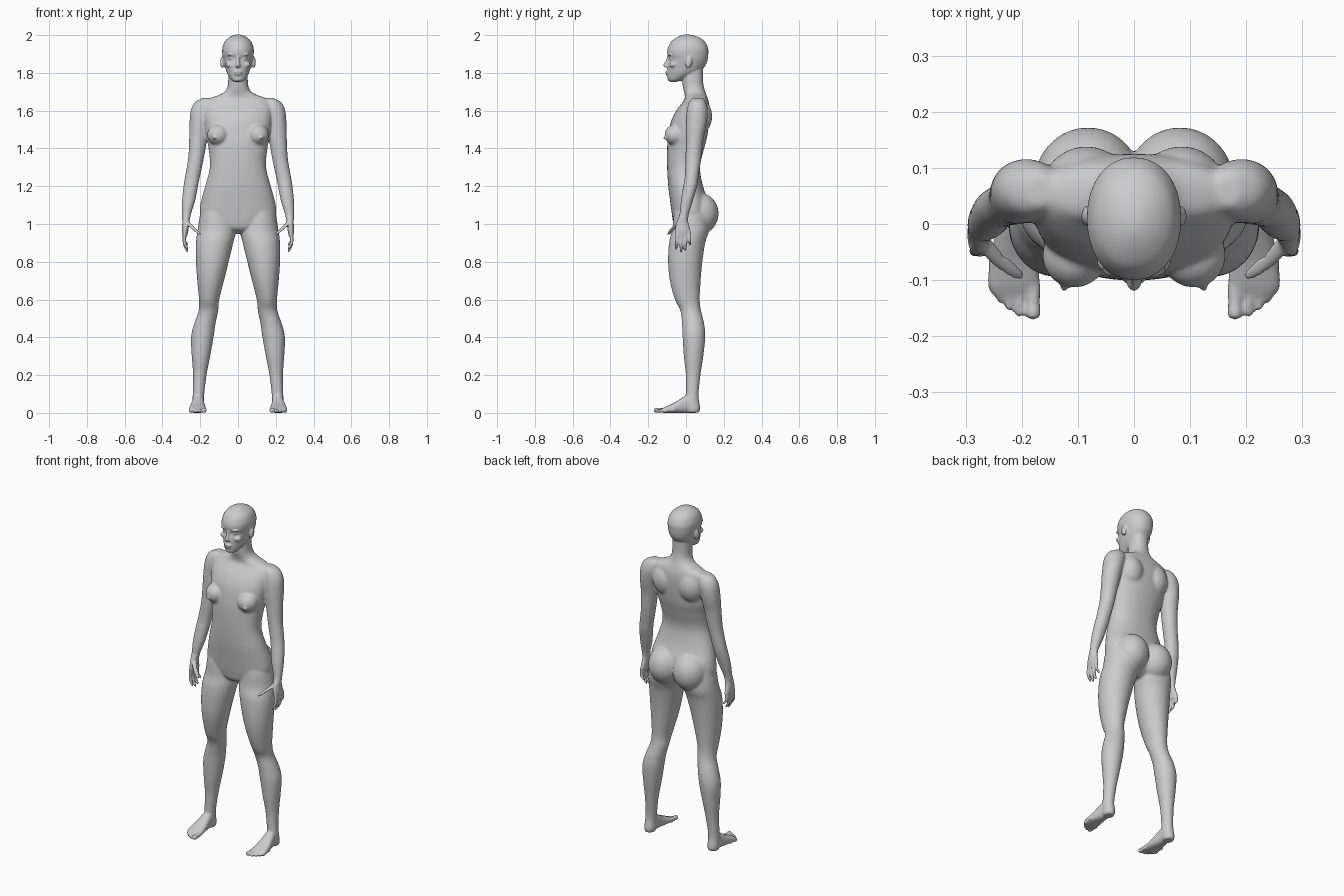
import bpy, bmesh, math
from mathutils import Matrix, Vector

bm = bmesh.new()


def spow(v, e):
    return math.copysign(abs(v) ** e, v)


def loft(rings, side=1, axis='z', p=2.0, n=28, steps=4):
    """Smooth skin through elliptical rings (x, y, z, half width, half depth)."""
    fine = []
    for i in range(len(rings) - 1):
        a, b, c, d = (rings[min(max(i + k, 0), len(rings) - 1)] for k in (-1, 0, 1, 2))
        for s in range(steps):
            t = s / steps
            fine.append([0.5 * (2 * q + (r - o) * t + (2 * o - 5 * q + 4 * r - w) * t * t
                                + (3 * q - o - 3 * r + w) * t ** 3)
                         for o, q, r, w in zip(a, b, c, d)])
    fine.append(rings[-1])
    loops = []
    for x, y, z, ra, rb in fine:
        loop = []
        for k in range(n):
            an = math.tau * k / n
            u = max(ra, .002) * spow(math.cos(an), 2 / p)
            v = max(rb, .002) * spow(math.sin(an), 2 / p)
            co = (x + u, y + v, z) if axis == 'z' else (x + u, y, z + v)
            loop.append(bm.verts.new((co[0] * side, co[1], co[2])))
        loops.append(loop)
    for l0, l1 in zip(loops, loops[1:]):
        for k in range(n):
            j = (k + 1) % n
            bm.faces.new((l0[k], l0[j], l1[j], l1[k]))
    bm.faces.new(loops[0])
    bm.faces.new(loops[-1])


def stack(rows, p):
    """Centred loft from (z, half width, front y, back y)."""
    loft([(0, (f + b) / 2, z, w, (b - f) / 2) for z, w, f, b in rows], p=p, n=40)


def ball(c, r, side=1, tilt=0):
    m = (Matrix.Translation((c[0] * side, c[1], c[2])) @ Matrix.Rotation(tilt, 4, 'X')
         @ Matrix.Diagonal((*r, 1)))
    bmesh.ops.create_uvsphere(bm, u_segments=24, v_segments=16, radius=1, matrix=m)


# torso and neck
stack([(.95, .04, -.02, .05), (.975, .11, -.058, .09), (1.02, .185, -.07, .115),
       (1.06, .203, -.076, .12), (1.12, .196, -.084, .118), (1.2, .174, -.094, .09),
       (1.3, .149, -.1, .074), (1.4, .156, -.1, .096), (1.46, .168, -.095, .112),
       (1.54, .178, -.08, .122), (1.6, .182, -.052, .125), (1.64, .178, -.022, .122),
       (1.665, .15, -.006, .115), (1.69, .085, -.008, .106), (1.72, .058, -.016, .096),
       (1.76, .052, -.02, .09), (1.82, .05, -.02, .09)], 2.25)

# head
stack([(1.752, .022, -.086, -.05), (1.762, .036, -.094, -.02), (1.785, .051, -.098, .03),
       (1.81, .062, -.099, .078), (1.845, .072, -.097, .106), (1.873, .079, -.09, .115),
       (1.9, .083, -.099, .118), (1.93, .083, -.097, .117), (1.965, .071, -.079, .1),
       (1.986, .05, -.052, .073), (1.998, .027, -.027, .042), (2.003, .008, -.008, .015)], 2.15)

# nose, lips, chin
loft([(0, -.088, 1.888, .008, .012), (0, -.094, 1.865, .008, .014),
      (0, -.102, 1.845, .011, .017), (0, -.1, 1.834, .015, .018), (0, -.095, 1.828, .008, .008)])
ball((0, -.097, 1.805), (.022, .013, .006))
ball((0, -.096, 1.793), (.019, .012, .006))
ball((0, -.082, 1.766), (.022, .016, .014))

leg = [(.1, .03, 1.12, .08, .08), (.113, .025, 1.05, .088, .09), (.112, .025, .97, .102, .098),
       (.124, .006, .9, .099, .096), (.136, -.004, .8, .087, .091), (.145, -.004, .7, .071, .082),
       (.153, .007, .6, .054, .066), (.157, .025, .54, .052, .055), (.176, .038, .47, .057, .059),
       (.189, .042, .4, .06, .06), (.196, .04, .3, .049, .052), (.202, .038, .2, .036, .039),
       (.209, .033, .1, .031, .034), (.211, .035, .05, .031, .037), (.211, .038, .02, .032, .037),
       (.211, .038, .001, .026, .03)]
foot = [(.21, .068, .028, .022, .027), (.21, .03, .045, .03, .045), (.211, 0, .046, .032, .046),
        (.213, -.03, .037, .037, .037), (.214, -.07, .025, .043, .025),
        (.214, -.11, .016, .046, .016), (.211, -.132, .011, .036, .009)]
arm = [(.168, .06, 1.667, .02, .028), (.177, .06, 1.645, .052, .045), (.19, .06, 1.6, .061, .056),
       (.204, .055, 1.53, .053, .055), (.211, .046, 1.45, .048, .047), (.222, .039, 1.35, .042, .042),
       (.241, .03, 1.25, .04, .037), (.25, .022, 1.2, .039, .037), (.262, .004, 1.12, .035, .032),
       (.273, -.01, 1.05, .024, .025), (.276, -.019, 1.01, .019, .031), (.28, -.017, .965, .017, .041),
       (.281, -.014, .935, .012, .038)]
thumb = [(.272, -.03, 1.012, .015, .015), (.245, -.06, .985, .014, .014),
         (.22, -.08, .963, .012, .012), (.205, -.091, .948, .009, .009), (.2, -.095, .942, .003, .003)]

for s in (1, -1):
    loft(leg, s)
    loft(foot, s, 'y', 2.5)
    loft(arm, s)
    loft(thumb, s, n=14)
    # toes
    for x, tip, r in ((.18, -.17, .014), (.204, -.165, .0095), (.222, -.154, .009),
                      (.238, -.14, .0085), (.252, -.122, .008)):
        loft([(x, tip + .06, .015, r, r), (x, tip + .03, .014, r * .9, r * .9),
              (x, tip + .01, r, r, r), (x, tip + .003, r, r * .75, r * .75),
              (x, tip, r, .003, .003)], s, 'y', n=14)
    # fingers
    for y0, y1, tip in ((-.047, -.052, .864), (-.024, -.026, .85), (-.002, -.004, .856),
                        (.018, .021, .885)):
        loft([(.281, y0, .96, .01, .0095), (.284, y0, .935, .01, .0095),
              (.283, (y0 + y1) / 2, (.935 + tip) / 2, .009, .009), (.27, y1, tip + .01, .0075, .0075),
              (.266, y1, tip, .003, .003)], s, n=14)
    # breasts, shoulder blades, buttocks, kneecaps
    ball((.106, -.056, 1.472), (.058, .058, .056), s)
    ball((.125, -.112, 1.455), (.008, .012, .008), s)
    ball((.085, .06, 1.57), (.08, .079, .1), s)
    ball((.082, .072, 1.055), (.097, .101, .11), s)
    ball((.156, -.005, .548), (.03, .026, .036), s)
    # ears, brows, eyes, cheeks
    ball((.083, .014, 1.856), (.011, .018, .031), s, -.15)
    ball((.032, -.082, 1.896), (.026, .014, .007), s)
    ball((.032, -.072, 1.876), (.016, .016, .009), s)
    ball((.042, -.068, 1.843), (.024, .02, .016), s)

bmesh.ops.recalc_face_normals(bm, faces=bm.faces)
me = bpy.data.meshes.new("raw_body")
bm.to_mesh(me)
bm.free()
ob = bpy.data.objects.new("body", me)
bpy.context.collection.objects.link(ob)

# fuse all parts into one skin
rm = ob.modifiers.new("fuse", 'REMESH')
rm.mode = 'VOXEL'
rm.voxel_size = .005
skin = bpy.data.meshes.new_from_object(ob.evaluated_get(bpy.context.evaluated_depsgraph_get()))
ob.modifiers.clear()
ob.data = skin
skin.name = "body"

# soften the body strongly, the head, hands and feet only lightly
strong, light = [], []
for v in skin.vertices:
    x, y, z = abs(v.co.x), v.co.y, v.co.z
    hand = .83 < z < 1.04 and (x > .235 or (x > .19 and y < -.06))
    (light if hand or z > 1.76 or z < .045 else strong).append(v.index)
vg = ob.vertex_groups.new(name="soften")
vg.add(strong, 1.0, 'REPLACE')
vg.add(light, .12, 'REPLACE')
sm = ob.modifiers.new("soften", 'SMOOTH')
sm.factor = .5
sm.iterations = 20
sm.vertex_group = "soften"
skin.polygons.foreach_set("use_smooth", [True] * len(skin.polygons))
skin.update()
